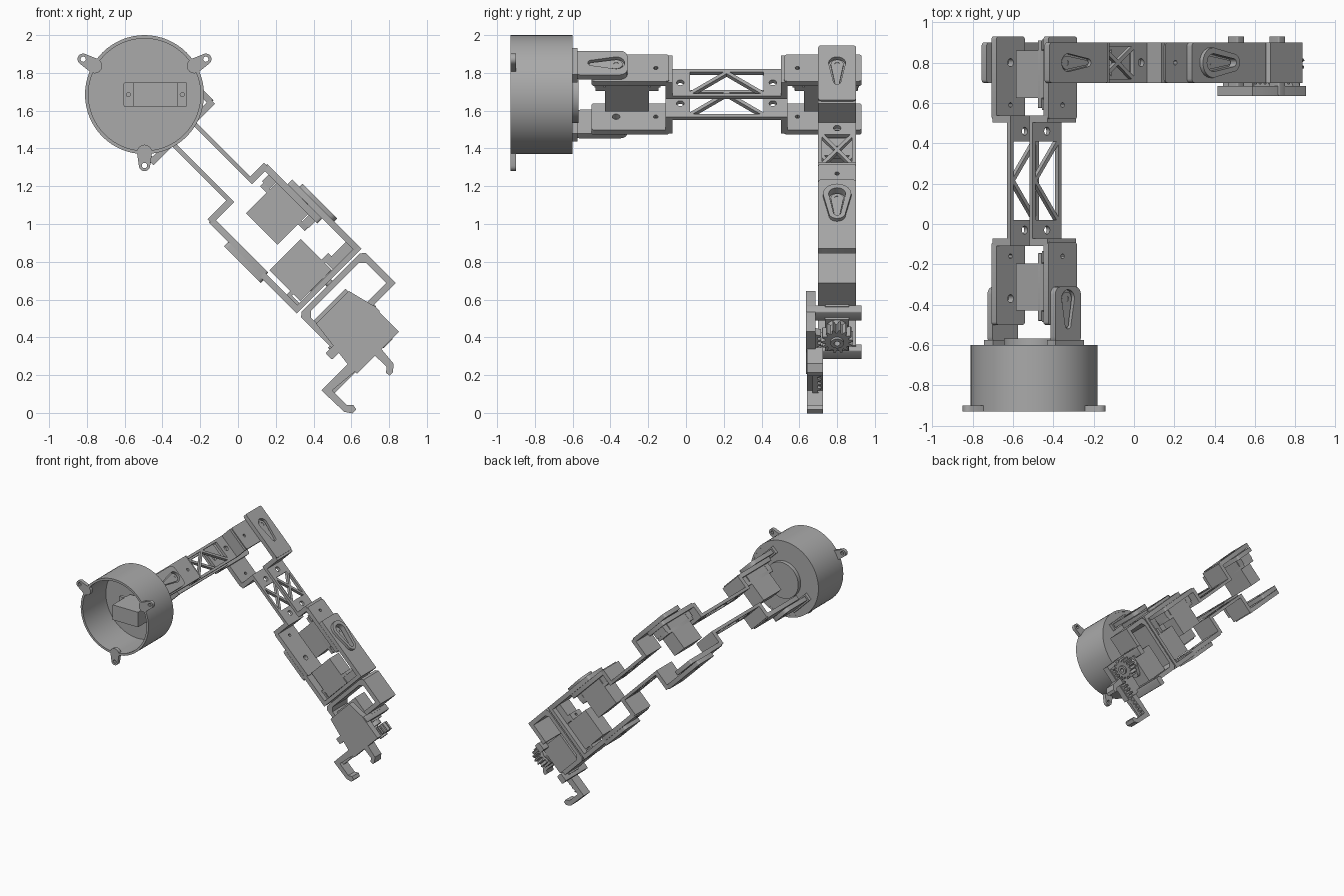
import bpy, bmesh
from math import sin, cos, pi, radians, atan2, hypot
from mathutils import Matrix, Vector

cube = bpy.data.objects.get("Cube")
if cube:
    bpy.data.objects.remove(cube)

grey = bpy.data.materials.new("light_grey_plastic")
grey.use_nodes = True
colour = (0.4, 0.4, 0.4, 1)
grey.diffuse_color = colour
grey.node_tree.nodes["Principled BSDF"].inputs["Base Color"].default_value = colour

X, Y, Z = Vector((1, 0, 0)), Vector((0, 1, 0)), Vector((0, 0, 1))
WORLD = Matrix.Translation((-0.495, 0, 1.685))
ARM = WORLD @ Matrix.Rotation(radians(45), 4, 'Y')
built = []


def frame(o, a, b, parent=ARM):
    m = Matrix((a, b, a.cross(b))).transposed().to_4x4()
    return parent @ Matrix.Translation(o) @ m


# outline helpers
def circle(x, y, r, n=20):
    return [(x + r * cos(2 * pi * i / n), y + r * sin(2 * pi * i / n)) for i in range(n)]


def rrect(x0, x1, y0, y1, r=0.02, n=4):
    pts = []
    for q, (cx, cy) in enumerate([(x1 - r, y1 - r), (x0 + r, y1 - r), (x0 + r, y0 + r), (x1 - r, y0 + r)]):
        for i in range(n + 1):
            t = pi / 2 * (q + i / n)
            pts.append((cx + r * cos(t), cy + r * sin(t)))
    return pts


def teardrop(x, y, r, x2, y2, r2, n=10):
    t = atan2(y2 - y, x2 - x)
    arc = lambda cx, cy, rr, s: [(cx + rr * cos(s + pi * i / n), cy + rr * sin(s + pi * i / n)) for i in range(n + 1)]
    return arc(x, y, r, t + pi / 2) + arc(x2, y2, r2, t - pi / 2)


def plate(name, outlines, z0, z1, m):
    """Filled outline with holes, extruded from z0 to z1 in frame m."""
    cu = bpy.data.curves.new(name, 'CURVE')
    cu.dimensions, cu.fill_mode, cu.extrude = '2D', 'BOTH', (z1 - z0) / 2
    for pts in outlines:
        sp = cu.splines.new('POLY')
        sp.points.add(len(pts) - 1)
        for p, (x, y) in zip(sp.points, pts):
            p.co = (x, y, 0, 1)
        sp.use_cyclic_u = True
    tmp = bpy.data.objects.new(name + "_outline", cu)
    me = bpy.data.meshes.new_from_object(tmp)
    bpy.data.objects.remove(tmp)
    bm = bmesh.new()
    bm.from_mesh(me)
    bmesh.ops.remove_doubles(bm, verts=bm.verts, dist=1e-5)
    bmesh.ops.translate(bm, verts=bm.verts, vec=(0, 0, (z0 + z1) / 2))
    bmesh.ops.transform(bm, matrix=m, verts=bm.verts)
    bmesh.ops.recalc_face_normals(bm, faces=bm.faces)
    bm.to_mesh(me)
    bm.free()
    me.name = name
    me.materials.clear()
    me.materials.append(grey)
    ob = bpy.data.objects.new(name, me)
    bpy.context.collection.objects.link(ob)
    built.append(ob)


def box(name, x0, x1, y0, y1, z0, z1, m):
    plate(name, [[(x0, y0), (x1, y0), (x1, y1), (x0, y1)]], z0, z1, m)


def bar(name, p, q, w, z0, z1, m):
    dx, dy = q[0] - p[0], q[1] - p[1]
    l = hypot(dx, dy)
    nx, ny = -dy / l * w / 2, dx / l * w / 2
    plate(name, [[(p[0] + nx, p[1] + ny), (q[0] + nx, q[1] + ny),
                  (q[0] - nx, q[1] - ny), (p[0] - nx, p[1] - ny)]], z0, z1, m)


def horn_ear(name, outline, axis, tip, z1, m, t=0.035):
    """Ear plate with a sunk teardrop that holds the servo horn."""
    plate(name, [outline, circle(*axis, 0.014)], z1 - t, z1 - 0.02, m)
    plate(name + "_rim", [outline, teardrop(*axis, 0.045, *tip, 0.02)], z1 - 0.02, z1, m)
    plate(name + "_horn", [teardrop(*axis, 0.034, *tip, 0.012), circle(*axis, 0.014)], z1 - 0.02, z1 - 0.01, m)


def servo(name, m):
    """Motor: shaft along z at the origin, body reaching towards -x."""
    box(name + "_body", -0.175, 0.06, -0.063, 0.063, 0, 0.23, m)
    plate(name + "_flange", [rrect(-0.225, 0.11, -0.063, 0.063, 0.005),
                             circle(-0.2, 0, 0.011, 12), circle(0.085, 0, 0.011, 12)], 0.155, 0.18, m)
    plate(name + "_gearcase", [teardrop(0, 0, 0.058, -0.07, 0, 0.03)], 0.23, 0.265, m)
    plate(name + "_shaft", [circle(0, 0, 0.022)], 0.265, 0.29, m)


def link(name, m, length, h0, h1, cross):
    """Two facing stepped plates with a lattice waist."""
    w, a, b = 0.1, 0.28, length - 0.28
    for side, tag in ((1, "upper"), (-1, "lower")):
        def span(p, q):
            return (p, q) if side > 0 else (-q, -p)
        n = f"{name}_{tag}"
        for end, h, s0, s1, wall, ax in (("start", h0[side], -0.13, a, a, 0), ("end", h1[side], b, length + 0.13, b, length)):
            out = rrect(s0, s1, -w, w, 0.015)
            d = 1 if end == "start" else -1
            if end == "start" and cross and side > 0:
                horn_ear(f"{n}_{end}_ear", out, (ax, 0), (ax + 0.14, 0), h, m)
            else:
                plate(f"{n}_{end}_ear", [out, circle(ax, 0, 0.02), circle(ax + 0.21 * d, 0, 0.012, 12)], *span(h - 0.035, h), m)
            box(f"{n}_{end}_step", wall - 0.018, wall + 0.018, -w, w, *span(0.066, h - 0.008), m)
        # lattice waist
        g0, g1, e = a + 0.11, b - 0.11, w - 0.02
        z = span(0.066, 0.09)
        plate(f"{n}_waist", [rrect(a, b, -w, w, 0.004), rrect(g0, g1, -e, e, 0.004),
                             circle(a + 0.06, 0.0, 0.02), circle(b - 0.06, 0.0, 0.02)], *z, m)
        mid = (g0 + g1) / 2
        if cross:
            strokes = [((g0, -e), (g1, e)), ((g0, e), (g1, -e))]
        else:
            strokes = [((g0, -e), (mid, e)), ((mid, e), (g1, -e))]
        for i, (p, q) in enumerate(strokes):
            bar(f"{n}_brace_{i}", p, q, 0.02, *z, m)


def mounts(name, m, top):
    """Posts from the servo flange up to the bracket plate."""
    box(name + "_post_back", -0.235, -0.18, -0.06, 0.06, 0.18, top, m)
    box(name + "_post_front", 0.065, 0.115, -0.06, 0.06, 0.18, top, m)


# round base drum, open at the front
DRUM = frame((0, 0, 0), X, Z, WORLD)          # extrusion runs towards -y
plate("base_drum_wall", [circle(0, 0, 0.315, 64), circle(0, 0, 0.297, 64)], 0.6, 0.93, DRUM)
plate("base_drum_top", [circle(0, 0, 0.31, 64)], 0.601, 0.622, DRUM)
for i, deg in enumerate((30, 150, 270)):
    c, s = cos(radians(deg)), sin(radians(deg))
    plate(f"base_foot_{i}", [teardrop(0.375 * c, 0.375 * s, 0.03, 0.305 * c, 0.305 * s, 0.04),
                             circle(0.375 * c, 0.375 * s, 0.014, 12)], 0.9, 0.93, DRUM)
servo("base_servo", frame((0, -0.87, 0), -X, Z, WORLD))

# turning fork on the drum
plate("fork_disc", [circle(0, 0, 0.15, 40)], 0.568, 0.602, DRUM)
FORK = frame((0, 0, 0), Y, -X)
horn_ear("fork_upper_ear", rrect(-0.6, -0.31, -0.09, 0.09, 0.04), (-0.37, 0), (-0.5, 0), 0.238, FORK)
plate("fork_lower_ear", [rrect(-0.6, -0.31, -0.09, 0.09, 0.04), circle(-0.37, 0, 0.02)], -0.238, -0.203, FORK)
for side in (1, -1):
    z = sorted((0.19 * side, 0.25 * side))
    box("fork_foot", -0.602, -0.575, -0.1, 0.1, *z, FORK)

# first and second links with their servos
link("first_link", frame((0, -0.37, 0), Y, -X), 1.17, {1: 0.2, -1: 0.2}, {1: 0.2, -1: 0.2}, False)
link("second_link", frame((0, 0.8, 0), X, Y), 1.0, {1: 0.238, -1: 0.238}, {1: 0.2, -1: 0.238}, True)
for name, m in (("shoulder_servo", frame((0, -0.37, -0.065), -Y, X)),
                ("elbow_servo", frame((0, 0.8, -0.065), Y, -X)),
                ("wrist_servo", frame((1.0, 0.8, -0.065), X, Y))):
    servo(name, m)
    mounts(name, m, 0.24)

# wrist bracket
WRIST = frame((0, 0.8, 0), X, Y)
SIDE = frame((0, 0.8, 0), X, Z)               # profiles in x-z, extruded along y
horn_ear("wrist_upper_plate", rrect(0.87, 1.39, -0.1, 0.1), (1, 0), (1.14, 0), 0.236, WRIST)
plate("wrist_horn_collar", [teardrop(1, 0, 0.075, 1.14, 0, 0.045), teardrop(1, 0, 0.045, 1.14, 0, 0.02)],
      0.235, 0.258, WRIST)
plate("wrist_lower_ear", [rrect(0.865, 1.14, -0.1, 0.1), circle(1, 0, 0.02)], -0.27, -0.239, WRIST)
box("wrist_lower_plate", 1.11, 1.39, -0.1, 0.1, -0.25, -0.215, WRIST)
box("wrist_end_wall", 1.36, 1.39, -0.1, 0.1, -0.25, 0.236, WRIST)
servo("roll_servo", frame((1.125, 0.8, -0.015), Z, -Y))
for side, z0, z1 in (("upper", 0.05, 0.21), ("lower", -0.23, -0.2)):
    box(f"roll_{side}_support", 1.305, 1.365, -0.06, 0.06, z0, z1, WRIST)

# gripper bracket around the last servo
plate("gripper_bracket", [[(1.4, -0.225), (1.42, -0.247), (1.665, -0.247), (1.665, -0.212), (1.46, -0.212),
                           (1.432, -0.185), (1.432, 0.17), (1.46, 0.2), (1.61, 0.2), (1.61, 0.04),
                           (1.645, 0.04), (1.645, 0.236), (1.42, 0.236), (1.4, 0.21)]], -0.1, 0.1, SIDE)
servo("gripper_servo", frame((1.48, 0.8, -0.035), Z, -Y))
for n, z in (("upper", 0.035), ("lower", -0.255)):
    plate(f"gripper_{n}_mount", [rrect(1.645, 1.695, z - 0.035, z + 0.035, 0.008)], -0.13, 0.16, SIDE)

# palm, pinion and rack
plate("gripper_palm", [[(1.5, -0.215), (1.78, -0.25), (1.84, -0.25), (1.84, 0.065), (1.64, 0.065),
                        (1.5, 0.03)]], 0.115, 0.165, SIDE)
PINION = frame((1.75, 0.8, -0.02), Y, Z)
teeth = 14
gear = [((0.085 if i % 4 < 2 else 0.064) * cos(2 * pi * i / (4 * teeth)),
         (0.085 if i % 4 < 2 else 0.064) * sin(2 * pi * i / (4 * teeth))) for i in range(4 * teeth)]
plate("pinion", [gear, circle(0, 0, 0.016)], 0.01, 0.08, PINION)
plate("pinion_hub", [circle(0, 0, 0.035), circle(0, 0, 0.016)], 0.08, 0.095, PINION)
rack = [(-0.13, 0.06), (-0.13, -0.41)]
for i in range(14):
    z = -0.4 + i * 0.033
    rack += [(-0.105, z), (-0.085, z + 0.006), (-0.085, z + 0.014), (-0.105, z + 0.02)]
plate("rack", [rack], 0.03, 0.08, PINION)

# fingers
plate("lower_finger", [[(1.77, -0.24), (1.77, -0.445), (1.935, -0.44), (1.972, -0.415), (1.972, -0.386),
                        (1.945, -0.38), (1.92, -0.405), (1.81, -0.405), (1.825, -0.24)]], 0.075, 0.16, SIDE)
plate("upper_finger", [[(1.83, -0.065), (1.94, -0.075), (1.97, -0.11), (1.97, -0.135), (1.945, -0.137),
                        (1.925, -0.112), (1.83, -0.115)]], 0.075, 0.16, SIDE)

# smooth round walls, keep edges crisp
bpy.ops.object.select_all(action='DESELECT')
for ob in built:
    ob.select_set(True)
bpy.context.view_layer.objects.active = built[0]
bpy.ops.object.shade_smooth_by_angle(angle=radians(30))
